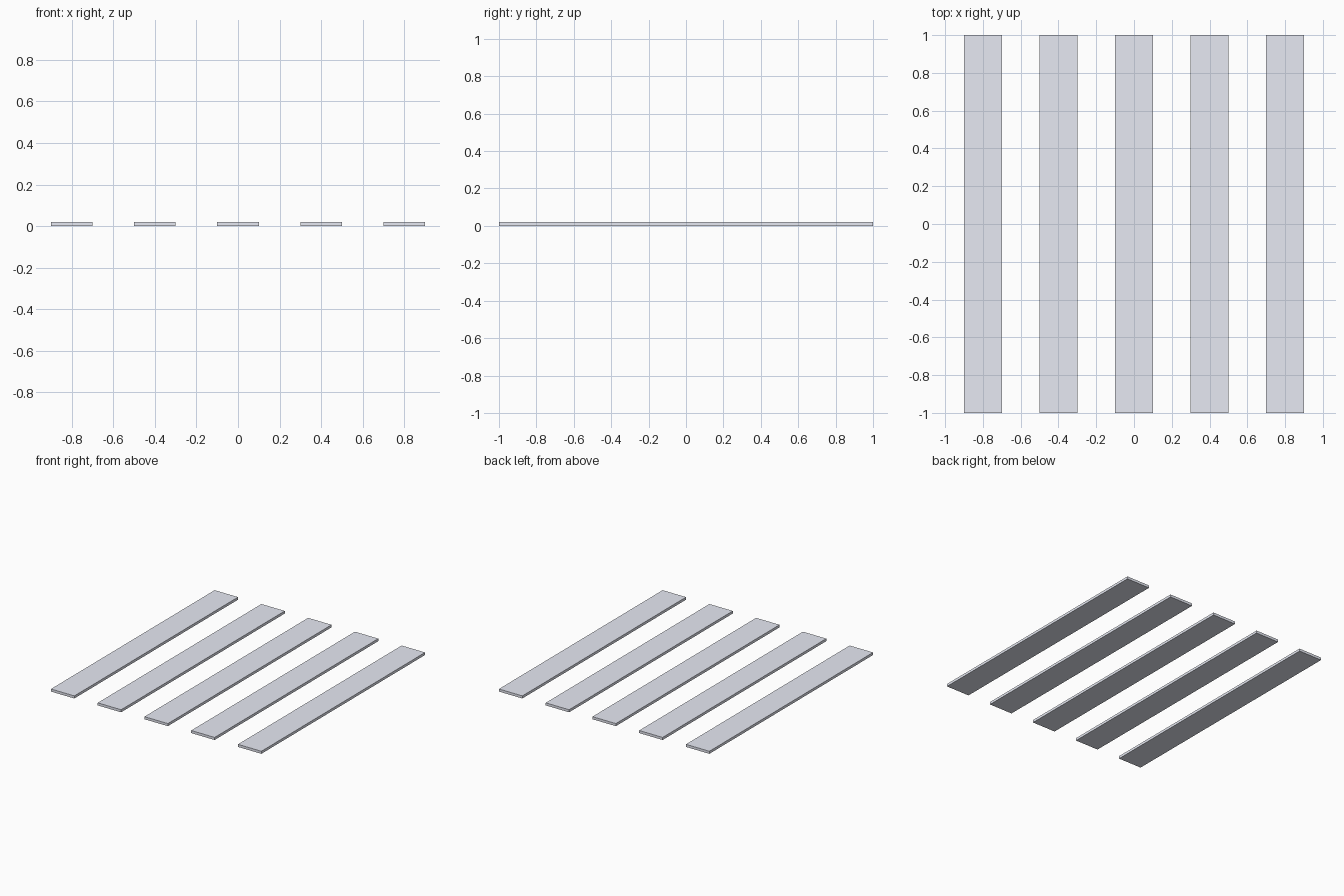
import bpy

if "Cube" in bpy.data.objects:
    bpy.data.objects.remove(bpy.data.objects["Cube"])

WIDTH, LENGTH, THICK = 0.2, 2.0, 0.02
SPACING, COUNT = 0.4, 5

# Pale blue-grey finish
finish = bpy.data.materials.new("pale_blue_grey")
finish.diffuse_color = (0.80, 0.82, 0.90, 1)
finish.use_nodes = True
finish.node_tree.nodes["Principled BSDF"].inputs["Base Color"].default_value = finish.diffuse_color


def add_box(name, size, centre):
    bpy.ops.mesh.primitive_cube_add(size=1, location=centre)
    box = bpy.context.object
    box.name = name
    box.scale = size
    bpy.ops.object.transform_apply(location=False, rotation=False, scale=True)
    box.data.materials.append(finish)
    return box


# Row of evenly spaced flat planks running front to back
for i in range(COUNT):
    x = (i - (COUNT - 1) / 2) * SPACING
    add_box(f"plank_{i + 1}", (WIDTH, LENGTH, THICK), (x, 0, THICK / 2))
